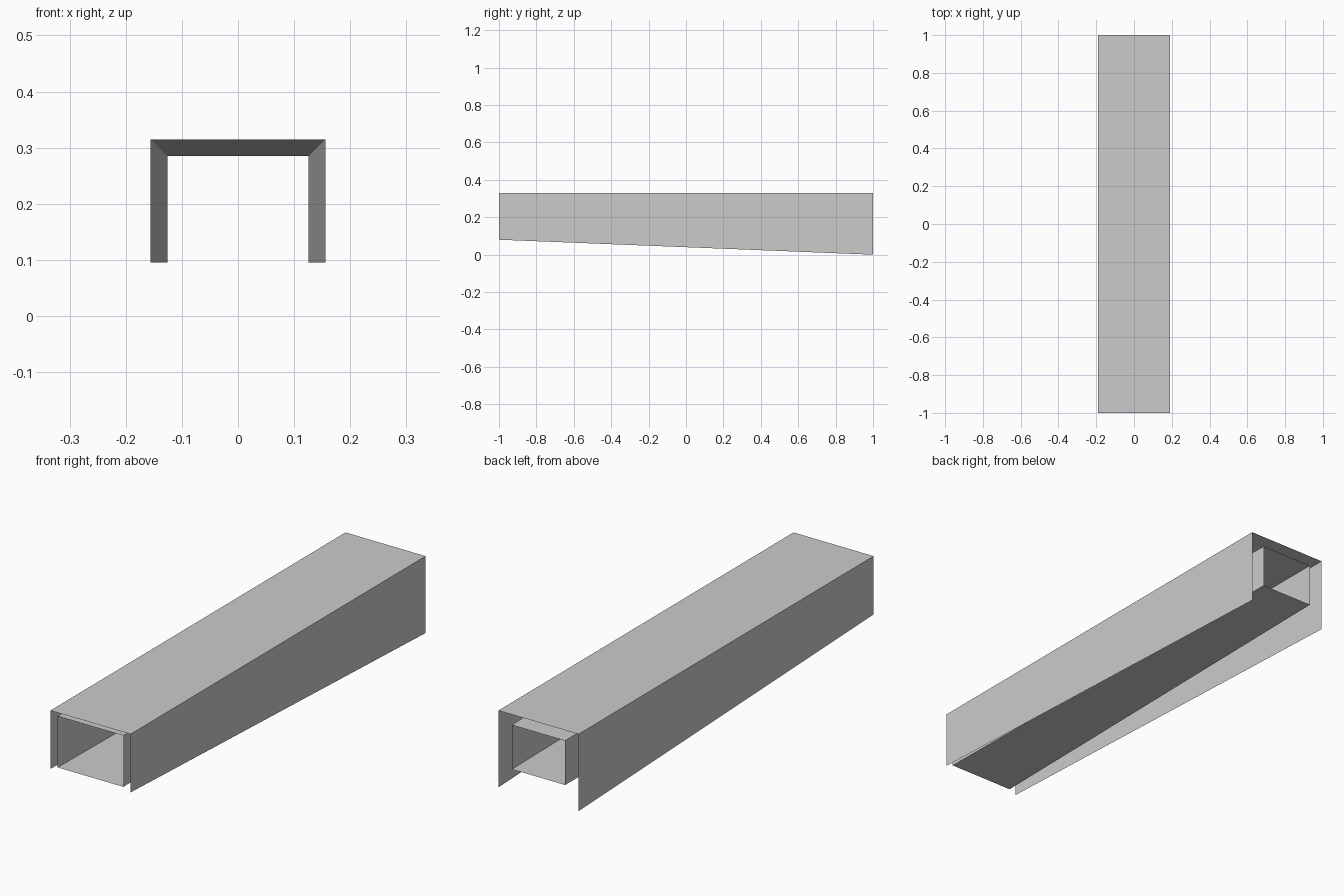
import bpy
import bmesh

if "Cube" in bpy.data.objects:
    bpy.data.objects.remove(bpy.data.objects["Cube"])


def loft(name, front, back, closed):
    """Thin sheet between a front (y=-1) and a back (y=1) section of (x, z) points."""
    bm = bmesh.new()
    rows = [[bm.verts.new((x, y, z)) for x, z in section]
            for y, section in ((-1, front), (1, back))]
    n = len(front)
    for i in range(n if closed else n - 1):
        j = (i + 1) % n
        bm.faces.new((rows[0][i], rows[0][j], rows[1][j], rows[1][i]))
    mesh = bpy.data.meshes.new(name)
    bm.to_mesh(mesh)
    bm.free()
    obj = bpy.data.objects.new(name, mesh)
    bpy.context.collection.objects.link(obj)
    return obj


def section(half_width, bottom, top):
    """Inverted U running from the right foot over the top to the left foot."""
    w = half_width
    return [(w, bottom), (w, top), (-w, top), (-w, bottom)]


# Outer cover: open below and at both ends, lower edge sloping down to the back
loft("outer_cover", section(0.19, 0.08, 0.33), section(0.19, 0.0, 0.33), False)

# Inner duct: four-sided open tube narrowing to the back on a level floor
loft("inner_duct", section(0.156, 0.095, 0.315), section(0.126, 0.095, 0.285), True)
